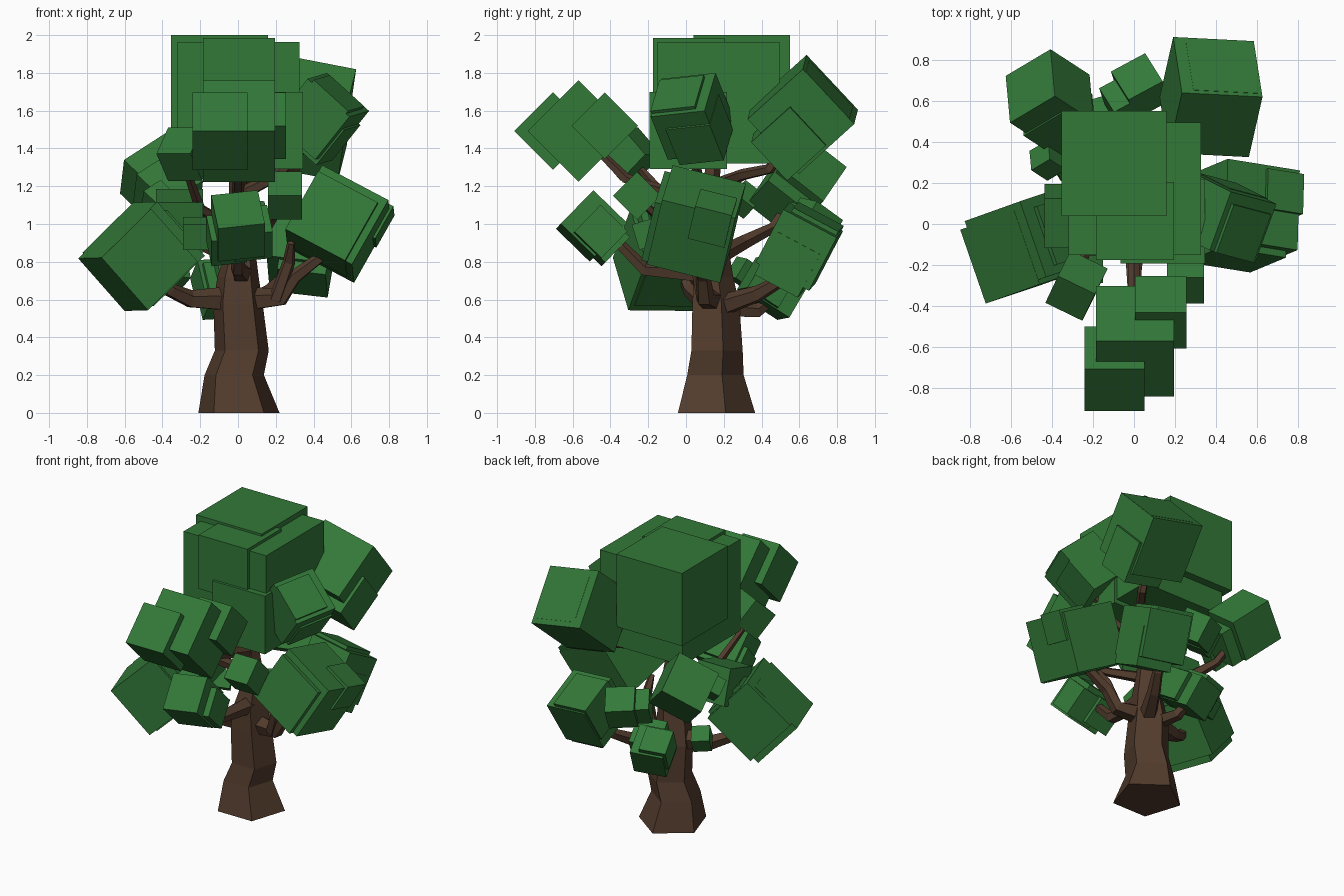
import bpy, bmesh
from math import sin, cos, pi
from mathutils import Vector, Matrix


def material(name, rgb):
    m = bpy.data.materials.new(name)
    m.diffuse_color = (*rgb, 1)
    return m


BARK = material("bark", (0.085, 0.045, 0.026))
LEAF = material("leaf", (0.033, 0.19, 0.04))


def finish(bm, name, mat):
    bmesh.ops.recalc_face_normals(bm, faces=bm.faces)
    me = bpy.data.meshes.new(name)
    bm.to_mesh(me)
    bm.free()
    me.materials.append(mat)
    ob = bpy.data.objects.new(name, me)
    bpy.context.collection.objects.link(ob)


def skin(bm, rings):
    for a, b in zip(rings, rings[1:]):
        n = len(a)
        for i in range(n):
            bm.faces.new((a[i], a[(i + 1) % n], b[(i + 1) % n], b[i]))
    bm.faces.new(rings[0])
    bm.faces.new(rings[-1])


def frame(v, u):
    # Right-handed axes: z along v, x as close to u as possible
    z = Vector(v).normalized()
    x = Vector(u)
    x = (x - z * x.dot(z)).normalized()
    return Matrix((x, z.cross(x), z)).transposed()


def branch(name, points):
    # Tapered five-sided limb through (x, y, z, radius) points
    bm = bmesh.new()
    pts = [Vector(p[:3]) for p in points]
    rings = []
    for i, p in enumerate(pts):
        d = pts[min(i + 1, len(pts) - 1)] - pts[max(i - 1, 0)]
        up = (0, 0, 1) if abs(d.normalized().z) < 0.9 else (0, 1, 0)
        m, r = frame(d, up), points[i][3]
        rings.append([bm.verts.new(p + m @ Vector((r * cos(k * 0.4 * pi), r * sin(k * 0.4 * pi), 0)))
                      for k in range(5)])
    skin(bm, rings)
    finish(bm, name, BARK)


def foliage(name, v, u, cubes):
    # Overlapping leaf cubes sharing one tilt; each cube is (centre, side)
    bm = bmesh.new()
    rot = frame(v, u).to_4x4()
    for c, s in cubes:
        bmesh.ops.create_cube(bm, size=s, matrix=Matrix.Translation(c) @ rot)
    finish(bm, name, LEAF)


# Trunk: pentagonal rings (x, y, z, radius)
bm = bmesh.new()
rings = []
for x, y, z, r in [(.005, .14, 0, .226), (-.02, .14, .2, .165), (.02, .15, .33, .15),
                   (0, .145, .58, .137), (0, .135, .72, .115), (.02, .15, .92, .068),
                   (.0, .13, 1.2, .05), (0, .15, 1.45, .035)]:
    rings.append([bm.verts.new((x + r * cos(pi / 2 + k * 0.4 * pi), y + r * sin(pi / 2 + k * 0.4 * pi), z))
                  for k in range(5)])
skin(bm, rings)
finish(bm, "trunk", BARK)

# Limbs
branch("branch_left", [(-.05, .13, .6, .07), (-.25, .08, .6, .05), (-.36, .02, .65, .04), (-.5, -.05, .8, .02)])
branch("branch_right", [(.05, .14, .6, .07), (.23, .1, .61, .05), (.3, .09, .72, .04), (.5, .06, .87, .025)])
branch("branch_right_twig", [(.2, .09, .6, .04), (.27, .05, .8, .035), (.28, -.02, .9, .02)])
branch("branch_front", [(.02, .1, .74, .06), (0, -.22, .76, .04), (0, -.36, .9, .03), (0, -.46, 1, .02)])
branch("branch_back_right", [(.05, .2, .57, .06), (.15, .38, .63, .045), (.22, .5, .7, .035), (.3, .6, .85, .02)])
branch("branch_back", [(-.02, .2, .55, .05), (-.05, .38, .54, .04), (-.08, .48, .62, .02)])
branch("branch_left_back", [(0, .15, .82, .05), (-.2, .3, .9, .04), (-.3, .46, .98, .03), (-.4, .6, 1.2, .02)])
branch("branch_left_front", [(0, .13, .95, .04), (-.2, -.05, 1.08, .03), (-.28, -.25, 1.3, .02)])
branch("branch_right_front", [(.01, .12, .9, .04), (.15, -.08, .98, .03), (.24, -.24, 1.12, .02)])
branch("branch_upper_front", [(0, .12, 1.1, .04), (0, -.2, 1.2, .03), (0, -.32, 1.24, .03), (0, -.5, 1.42, .02)])
branch("branch_upper_back", [(0, .15, 1.2, .04), (.2, .3, 1.26, .032), (.3, .44, 1.29, .03), (.37, .6, 1.5, .02)])
branch("branch_upper_right", [(0, .13, 1.15, .04), (.2, .06, 1.25, .03), (.4, .03, 1.45, .02)])

# Crown
foliage("foliage_top", (0, 0, 1), (1, 0, 0), [
    ((-.098, .295, 1.744), .512), ((.003, .172, 1.642), .645),
    ((.005, .015, 1.795), .38), ((.14, .012, 1.495), .41)])
foliage("foliage_upper_front", (0, -1, 1), (1, 0, 0), [
    ((-.095, -.705, 1.492), .29), ((.005, -.57, 1.492), .38), ((.13, -.43, 1.52), .25)])
foliage("foliage_upper_back", (.161, .712, .643), (.98, -.05, -.19), [
    ((.375, .618, 1.58), .4), ((.41, .635, 1.6), .34), ((.43, .55, 1.45), .28)])
foliage("foliage_upper_right", (.6, -.3, .75), (.33, .9, .1), [
    ((.44, .03, 1.57), .305), ((.46, -.01, 1.6), .25), ((.44, .07, 1.5), .25)])

# Middle and lower clusters
foliage("foliage_right", (.48, .2, .85), (.85, -.15, -.5), [
    ((.53, .055, 1.0), .4), ((.5, .0, 1.0), .36), ((.69, .14, 1.03), .2)])
foliage("foliage_left", (-.6, -.2, .68), (.7, .25, .7), [
    ((-.5, -.08, .84), .39), ((-.53, -.12, .81), .38), ((-.43, -.06, .86), .3)])
foliage("foliage_left_back", (.2, -.13, -.19), (.2, .12, .13), [
    ((-.41, .61, 1.23), .29), ((-.37, .53, 1.17), .25), ((-.42, .31, 1.13), .12)])
foliage("foliage_back_right", (.15, .46, .88), (1, -.1, -.1), [
    ((.34, .6, .88), .32), ((.36, .55, .8), .26), ((.31, .64, .92), .27)])
foliage("foliage_back", (-.2, .5, .85), (.9, .3, .1), [
    ((-.08, .48, .65), .22), ((-.02, .43, .69), .2), ((-.13, .5, .69), .18)])
foliage("foliage_front", (0, -.72, .7), (.98, .05, .16), [
    ((.0, -.5, .99), .25), ((.07, -.46, .95), .2), ((-.06, -.44, .92), .19)])
foliage("foliage_right_front", (0, -1, 1), (1, 0, 0), [((.25, -.26, 1.15), .18)])
foliage("foliage_left_front", (-.3, -.6, .7), (.85, -.4, 0), [((-.28, -.3, 1.37), .2)])
foliage("foliage_left_inner", (0, -.3, 1), (1, 0, 0), [
    ((-.31, .04, 1.03), .25), ((-.22, -.2, .95), .14)])
foliage("foliage_back_small", (-.2, .6, 1), (.8, .5, 0), [
    ((-.34, .31, .74), .12), ((.03, .67, 1.0), .19), ((-.05, .6, 1.0), .16)])
